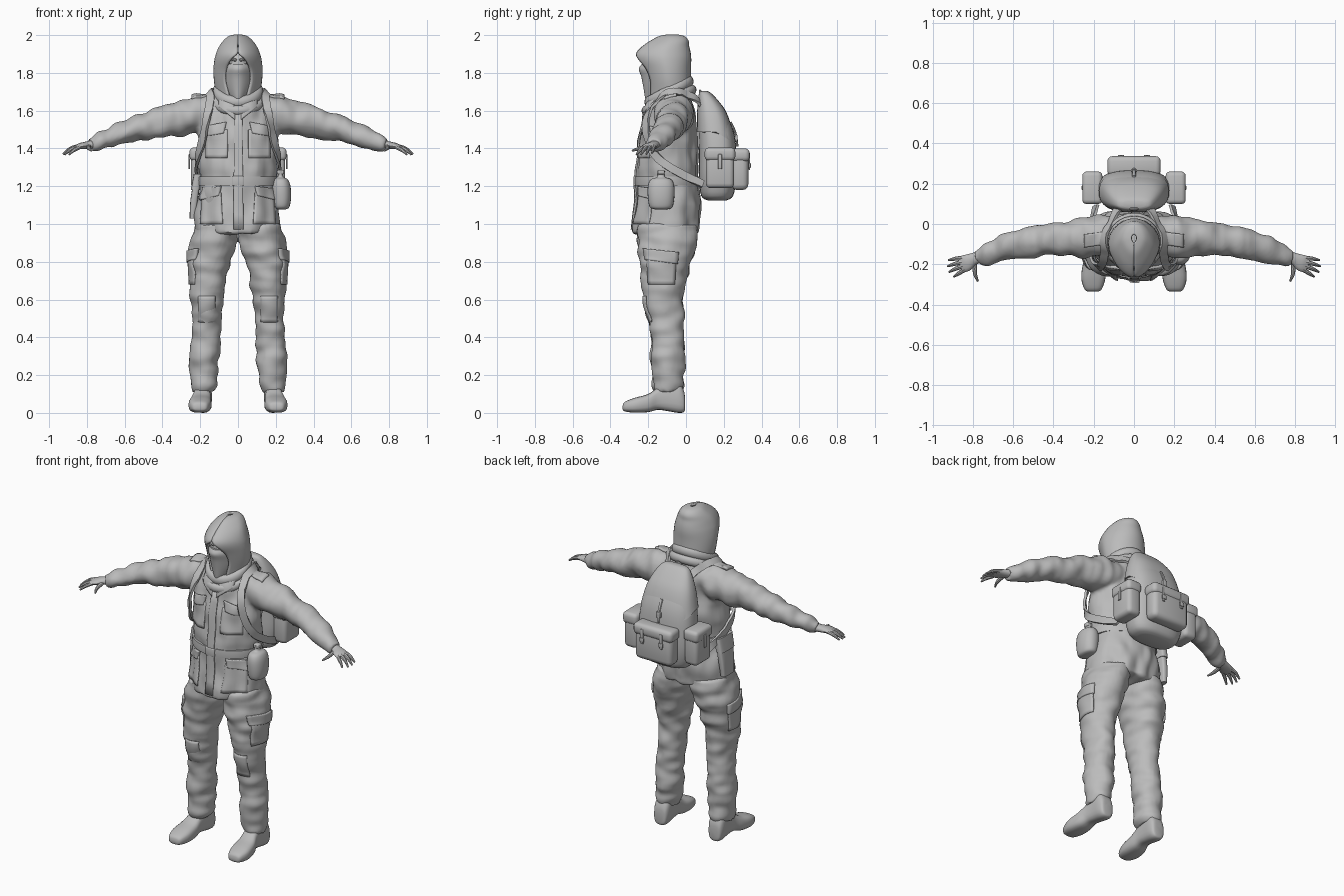
import bpy, bmesh
from math import sin, cos, pi, radians, copysign
from mathutils import Vector, noise
from mathutils.bvhtree import BVHTree

if "Cube" in bpy.data.objects:
    bpy.data.objects.remove(bpy.data.objects["Cube"])

GREY = (0.5, 0.5, 0.5, 1)
mat = bpy.data.materials.new("plain grey")
mat.use_nodes = True
mat.diffuse_color = GREY
mat.node_tree.nodes["Principled BSDF"].inputs["Base Color"].default_value = GREY


# ---------- helpers ----------
def spline(rows, k=4):
    out = []
    for i in range(len(rows) - 1):
        quad = [rows[max(i - 1, 0)], rows[i], rows[i + 1], rows[min(i + 2, len(rows) - 1)]]
        for s in range(k):
            t = s / k
            out.append([q + .5 * t * (r - p + t * (2*p - 5*q + 4*r - w + t * (3*(q - r) + w - p)))
                        for p, q, r, w in zip(*quad)])
    return out + [rows[-1]]


def power(v, e):
    return copysign(abs(v) ** e, v)


def stack(rows, n=28, e=1, tip=0, k=4):
    """Upright rings from rows of z, centre x, centre y, radius x, radius y."""
    rings = []
    for z, cx, cy, rx, ry in spline(rows, k):
        ring = []
        for i in range(n):
            a = 2 * pi * i / n
            x = rx * power(sin(a), e) * (1 - tip * max(0, cos(a)))
            ring.append(Vector((cx + x, cy - ry * power(cos(a), e), z)))
        rings.append(ring)
    return rings


def tube(rows, n=16, k=4, loop=False):
    """Rings along a path from rows of x, y, z, radius sideways, radius up."""
    rows = spline(rows, k)
    pts = [Vector(r[:3]) for r in rows]
    rings = []
    for i, r in enumerate(rows):
        nxt, prv = (i + 1, i - 1) if not loop else ((i + 1) % len(rows), i - 1)
        t = pts[min(nxt, len(pts) - 1)] - pts[max(prv, 0) if not loop else prv]
        side = t.cross(Vector((0, 0, 1))).normalized()
        up = side.cross(t).normalized()
        rings.append([pts[i] + side * r[3] * cos(2*pi*j/n) + up * r[4] * sin(2*pi*j/n) for j in range(n)])
    return rings


def flip(rings):
    return [[Vector((-p.x, p.y, p.z)) for p in ring] for ring in rings]


def finish(name, bm, mirror=False, solid=0):
    bmesh.ops.recalc_face_normals(bm, faces=bm.faces)
    me = bpy.data.meshes.new(name)
    bm.to_mesh(me)
    bm.free()
    me.materials.append(mat)
    ob = bpy.data.objects.new(name, me)
    bpy.context.collection.objects.link(ob)
    if solid:
        m = ob.modifiers.new("thickness", 'SOLIDIFY')
        m.thickness, m.offset = solid, 0
    if mirror:
        ob.modifiers.new("mirror", 'MIRROR')
    return ob


def build(name, shells, closed=True, loop=False, mirror=False, solid=0):
    bm = bmesh.new()
    for rings in shells:
        vs = [[bm.verts.new(p) for p in ring] for ring in rings]
        n = len(vs[0])
        for i in range(len(vs) if loop else len(vs) - 1):
            a, b = vs[i], vs[(i + 1) % len(vs)]
            for j in range(n if closed else n - 1):
                bm.faces.new((a[j], a[(j + 1) % n], b[(j + 1) % n], b[j]))
        if closed and not loop:
            bm.faces.new(vs[0])
            bm.faces.new(vs[-1])
    return finish(name, bm, mirror, solid)


def box(name, centre, size, bevel=.01, mirror=False):
    bm = bmesh.new()
    bmesh.ops.create_cube(bm, size=1)
    for v in bm.verts:
        v.co = Vector([c + p * s for c, p, s in zip(centre, v.co, size)])
    bmesh.ops.bevel(bm, geom=bm.edges[:], offset=bevel, segments=3, affect='EDGES', profile=.5)
    return finish(name, bm, mirror)


def cloth(ob, amount, freq):
    """Fuse the shells into one garment and add soft folds."""
    m = ob.modifiers.new("fuse", 'REMESH')
    m.mode, m.voxel_size = 'VOXEL', .011
    m = ob.modifiers.new("soften", 'SMOOTH')
    m.factor, m.iterations = .5, 3
    me = bpy.data.meshes.new_from_object(ob.evaluated_get(bpy.context.evaluated_depsgraph_get()))
    ob.modifiers.clear()
    ob.data = me
    moves = [v.normal * amount * noise.noise([c * f for c, f in zip(v.co, freq)]) for v in me.vertices]
    for v, d in zip(me.vertices, moves):
        v.co += d
    return BVHTree.FromPolygons([v.co.copy() for v in me.vertices], [p.vertices[:] for p in me.polygons])


def patch(name, tree, corners, direction, thick=.009, mirror=True, nu=8, nv=8):
    """Thin plate laid on a garment, cast from four corners."""
    a, b, c, d = [Vector(p) for p in corners]
    ray = Vector(direction)
    rows, last = [], a
    for i in range(nv + 1):
        row = []
        for j in range(nu + 1):
            p = a.lerp(b, j / nu).lerp(d.lerp(c, j / nu), i / nv)
            hit = tree.ray_cast(p, ray)[0]
            last = hit - ray * .003 if hit else last
            row.append(last.copy())
        rows.append(row)
    return build(name, [rows], closed=False, mirror=mirror, solid=thick)


def front_patch(name, outline, thick=.009, mirror=True):
    return patch(name, coat, [(x, -1, z) for x, z in outline], (0, 1, 0), thick, mirror)


def ribbon(name, tree, points, width, thick, mirror=True):
    pts = [Vector(p) for p in spline(points, 6)]
    rings = []
    for i, p in enumerate(pts):
        t = (pts[min(i + 1, len(pts) - 1)] - pts[max(i - 1, 0)]).normalized()
        loc, nor, _, _ = tree.find_nearest(p)
        p = loc + nor * max(.006, (p - loc).dot(nor))
        side = t.cross(nor).normalized() * width / 2
        up = side.cross(t).normalized() * thick / 2
        rings.append([p + side + up, p - side + up, p - side - up, p + side - up])
    return build(name, [rings], mirror=mirror)


# ---------- trousers and boots ----------
leg = stack([(1.0, .112, -.1, .112, .16), (.9, .13, -.1, .122, .158), (.8, .15, -.108, .112, .14),
             (.7, .16, -.118, .097, .12), (.6, .163, -.118, .086, .105), (.5, .165, -.107, .076, .095),
             (.4, .17, -.098, .078, .09), (.3, .178, -.095, .081, .09), (.2, .18, -.095, .073, .084),
             (.15, .182, -.095, .068, .08), (.11, .185, -.09, .058, .072)])
trousers = build("trousers", [leg, flip(leg)])
pants = cloth(trousers, .014, (9, 9, 17))
patch("cargo_pocket", pants, [(1, -.21, .85), (1, -.05, .83), (1, -.06, .68), (1, -.2, .68)], (-1, 0, 0))
patch("cargo_flap", pants, [(1, -.225, .87), (1, -.04, .85), (1, -.045, .79), (1, -.215, .81)], (-1, 0, 0), .018)
patch("knee_panel", pants, [(.12, -1, .62), (.21, -1, .62), (.21, -1, .48), (.12, -1, .48)], (0, 1, 0), .006)

boot = []
for y, cx, w, low, high in spline([(-.336, .203, .02, .02, .035), (-.325, .203, .042, .008, .058),
                                   (-.27, .202, .06, .001, .08), (-.2, .197, .057, .004, .1),
                                   (-.15, .19, .047, .016, .135), (-.1, .187, .046, .01, .165),
                                   (-.04, .186, .048, 0, .165), (-.012, .186, .04, .004, .12),
                                   (-.005, .186, .025, .02, .08)]):
    boot.append([Vector((cx + w * power(cos(2*pi*i/20), .7), y,
                         (low + high) / 2 + (high - low) / 2 * power(sin(2*pi*i/20), .7))) for i in range(20)])
build("boot", [boot], mirror=True)

# ---------- coat ----------
body = stack([(.95, 0, -.11, .222, .174), (1.0, 0, -.105, .23, .176), (1.1, 0, -.093, .219, .176),
              (1.2, 0, -.1, .202, .163), (1.25, 0, -.1, .199, .16), (1.3, 0, -.1, .207, .163),
              (1.4, 0, -.096, .212, .155), (1.5, 0, -.09, .212, .145), (1.6, 0, -.08, .2, .13),
              (1.67, 0, -.075, .165, .108), (1.73, 0, -.075, .1, .09)], 36)
arm = tube([(.1, -.06, 1.585, .1, .09), (.2, -.06, 1.58, .105, .1), (.3, -.07, 1.56, .093, .092),
            (.4, -.078, 1.54, .083, .081), (.5, -.09, 1.515, .075, .072), (.6, -.108, 1.487, .071, .06),
            (.68, -.135, 1.457, .062, .052), (.74, -.155, 1.434, .052, .044), (.785, -.17, 1.418, .04, .036)], 24)
jacket = build("coat", [body, arm, flip(arm)])
coat = cloth(jacket, .016, (16, 9, 9))
front_patch("placket", [(-.022, 1.6), (.022, 1.6), (.028, .97), (-.022, .97)], .01, False)
front_patch("chest_pocket", [(.055, 1.5), (.17, 1.5), (.17, 1.35), (.055, 1.35)], .008)
front_patch("chest_flap", [(.06, 1.54), (.165, 1.515), (.165, 1.465), (.075, 1.48)], .018)
front_patch("lower_pocket", [(.09, 1.17), (.19, 1.15), (.2, 1.0), (.08, 1.0)], .006)
front_patch("lower_flap", [(.09, 1.2), (.2, 1.185), (.2, 1.125), (.1, 1.15)], .018)
front_patch("lapel", [(.02, 1.63), (.1, 1.67), (.1, 1.62), (.015, 1.55)], .014)
patch("shoulder_board", coat, [(.14, -.1, 3), (.245, -.115, 3), (.245, -.05, 3), (.14, -.04, 3)], (0, 0, -1), .016)

# belt with buckle
band = [(.209, .17), (.211, .172), (.208, .17)]
build("belt", [[[Vector((rx * sin(2*pi*i/40), -.1 - ry * cos(2*pi*i/40), z)) for i in range(40)]
                for (rx, ry), z in zip(band, (1.205, 1.23, 1.252))]])
box("belt_buckle", (0, -.27, 1.228), (.06, .016, .052), .006)

# ---------- hands ----------
fingers = [[(.84, -.168, 1.413), (.885, -.172, 1.4), (.922, -.18, 1.375)],
           [(.845, -.187, 1.412), (.89, -.198, 1.398), (.926, -.21, 1.37)],
           [(.845, -.207, 1.41), (.885, -.222, 1.395), (.918, -.238, 1.367)],
           [(.838, -.225, 1.407), (.87, -.245, 1.39), (.895, -.262, 1.367)],
           [(.79, -.195, 1.41), (.79, -.245, 1.4), (.775, -.285, 1.388)]]
palm = tube([(.765, -.163, 1.422, .03, .024), (.8, -.175, 1.417, .031, .02),
             (.835, -.194, 1.412, .042, .016), (.862, -.204, 1.405, .037, .009)], 14)
hand = [palm] + [tube([p + (r, r) for p, r in zip(f, (.0115, .01, .005))], 8) for f in fingers]
build("hand", hand, mirror=True)

# ---------- head ----------
build("face", [stack([(1.66, 0, -.11, .05, .06), (1.72, 0, -.115, .075, .085), (1.8, 0, -.12, .085, .1),
                      (1.87, 0, -.12, .085, .1), (1.93, 0, -.11, .06, .07)])])
build("face_scarf", [stack([(1.615, 0, -.175, .012, .025), (1.66, 0, -.16, .04, .055),
                            (1.72, 0, -.145, .072, .08), (1.78, 0, -.137, .088, .1),
                            (1.82, 0, -.137, .09, .113), (1.845, 0, -.13, .088, .106)], tip=.3)])
build("brow", [tube([(.008, -.22, 1.866, .01, .008), (.04, -.215, 1.873, .01, .008),
                     (.075, -.18, 1.862, .006, .005)], 8)], mirror=True)
build("eye", [stack([(1.846, .036, -.205, .008, .006), (1.854, .036, -.206, .016, .011),
                     (1.862, .036, -.205, .008, .006)], 12)], mirror=True)

# hood, open at the face; rows of z, centre y, radius x, radius y, opening angle
hood = []
for z, cy, rx, ry, gap in spline([(1.64, -.09, .1, .11, .5), (1.7, -.09, .112, .115, .62), (1.76, -.097, .122, .118, .72),
                                  (1.82, -.107, .124, .127, .66), (1.87, -.118, .119, .14, .42),
                                  (1.905, -.119, .109, .138, .03), (1.94, -.106, .093, .117, .02),
                                  (1.97, -.085, .07, .092, .01), (1.99, -.075, .045, .062, .01),
                                  (1.998, -.072, .012, .02, .01)]):
    angles = [gap + (2 * pi - 2 * gap) * i / 36 for i in range(37)]
    hood.append([Vector((rx * sin(a) * (1 - .25 * max(0, cos(a))), cy - ry * cos(a), z)) for a in angles])
build("hood", [hood], closed=False, solid=.012)

# slanted collar rolls around the neck
for name, grow, drop, r in (("hood_collar", 0, 0, .032), ("coat_collar", .02, .045, .026)):
    ring = [(( .108 + grow) * sin(2*pi*i/32), -.09 - (.105 + grow) * cos(2*pi*i/32),
             1.7 - drop - .055 * cos(2*pi*i/32), r * .8, r) for i in range(32)]
    build(name, [tube(ring, 12, 1, True)], loop=True)

# ---------- backpack ----------
pack = [(1.125, 0, .165, .1, .05), (1.15, 0, .165, .15, .085), (1.25, 0, .168, .178, .1), (1.37, 0, .168, .178, .1),
        (1.48, 0, .16, .165, .095), (1.57, 0, .142, .142, .077), (1.64, 0, .12, .112, .05),
        (1.685, 0, .102, .08, .026), (1.697, 0, .098, .05, .01)]
build("backpack", [stack(pack, 36, .75)])
lid = stack([(z, x, y, rx + .007, ry + .007) for z, x, y, rx, ry in pack[4:]], 36, .75)
for i, ring in enumerate(lid):
    for p in ring:
        p.z += .006 - max(0, p.y - .16) * .6 * max(0, 1 - i / 6)
build("backpack_lid", [lid])
box("rear_pocket", (0, .285, 1.28), (.25, .09, .2), .03)
box("rear_pocket_flap", (0, .288, 1.365), (.265, .098, .07), .024)
box("side_pocket", (.205, .18, 1.29), (.09, .15, .2), .025, True)
box("side_pocket_flap", (.207, .18, 1.37), (.1, .162, .07), .022, True)
box("rear_pocket_strap", (.065, .336, 1.33), (.018, .008, .09), .003, True)
box("rear_pocket_buckle", (.065, .339, 1.31), (.03, .008, .025), .003, True)
box("side_pocket_strap", (.257, .18, 1.33), (.008, .02, .08), .003, True)
box("lid_buckle", (0, .266, 1.455), (.03, .014, .035), .004)
build("lid_strap", [tube([(0, .236, 1.54, .009, .006), (0, .262, 1.48, .009, .006), (0, .272, 1.41, .009, .006)], 8)])
build("carry_loop", [tube([(-.025, .08, 1.66, .007, .007), (-.015, .075, 1.7, .007, .007),
                           (.015, .075, 1.7, .007, .007), (.025, .08, 1.66, .007, .007)], 8)])
ribbon("shoulder_strap", coat, [(.07, .09, 1.62), (.1, .04, 1.67), (.13, -.05, 1.69), (.145, -.14, 1.66),
                                (.165, -.21, 1.56), (.19, -.2, 1.44), (.215, -.15, 1.35),
                                (.22, -.05, 1.28), (.19, .09, 1.21)], .042, .014)

# ---------- items on the belt ----------
build("canteen", [stack([(1.078, .23, -.132, .025, .035), (1.09, .23, -.132, .042, .06), (1.14, .23, -.132, .051, .07),
                         (1.2, .228, -.132, .05, .07), (1.235, .226, -.132, .038, .055),
                         (1.25, .225, -.132, .015, .02), (1.28, .225, -.132, .015, .02)], 24, .9)])
box("canteen_cap", (.225, -.132, 1.275), (.036, .036, .024), .006)
build("tool_pouch", [stack([(1.03, -.24, -.06, .016, .05), (1.13, -.232, -.06, .02, .06),
                            (1.25, -.213, -.06, .018, .065)], 24, .45, k=2)])
build("tool_pouch_flap", [stack([(1.18, -.226, -.06, .024, .068), (1.265, -.212, -.06, .022, .07)], 24, .45, k=2)])

# ---------- shading ----------
for ob in bpy.context.collection.objects:
    if ob.type == 'MESH' and mat.name in ob.data.materials:
        ob.select_set(True)
        bpy.context.view_layer.objects.active = ob
bpy.ops.object.shade_smooth_by_angle(angle=radians(42))
